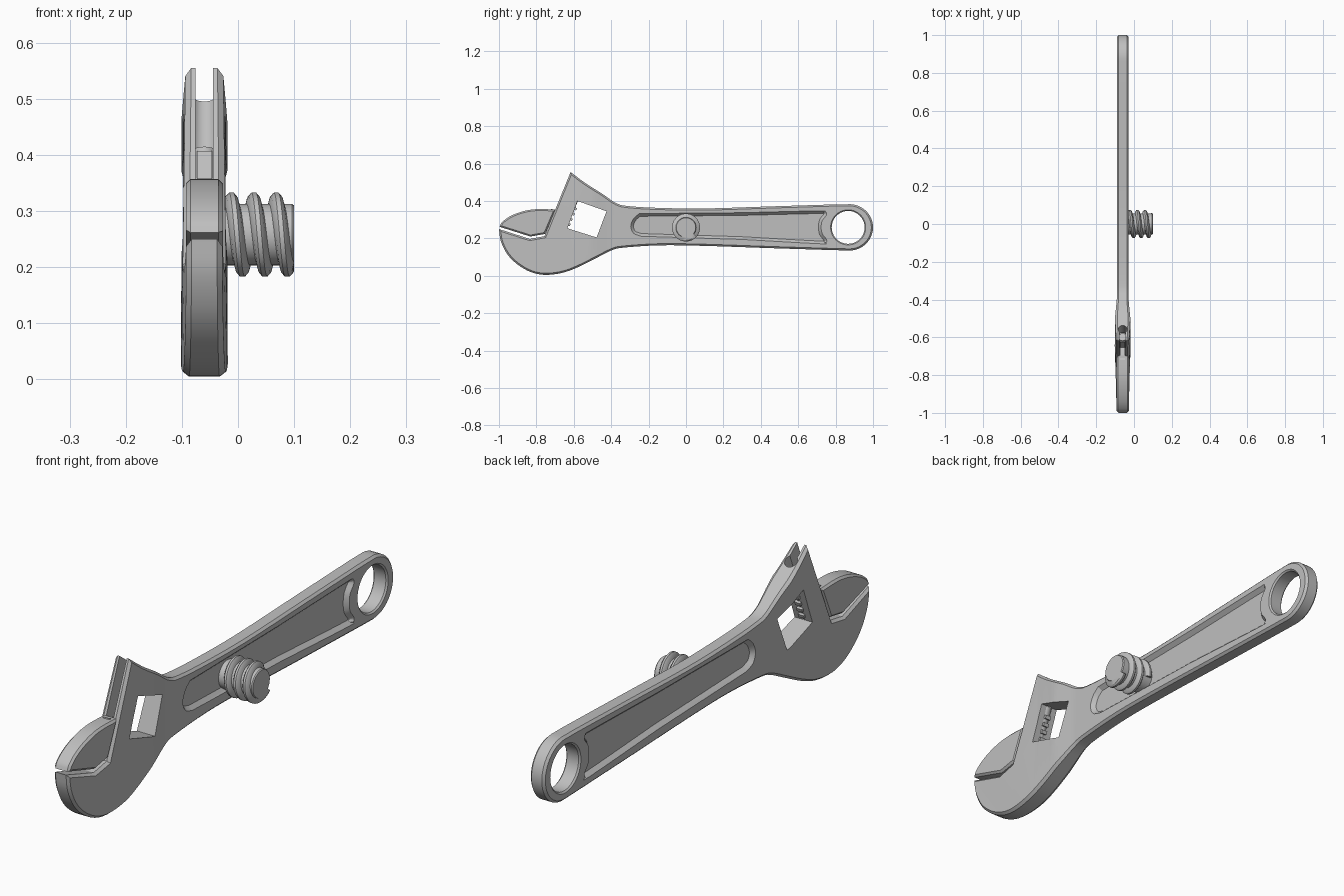
import bpy, bmesh, math
from mathutils import Vector

if "Cube" in bpy.data.objects:
    bpy.data.objects.remove(bpy.data.objects["Cube"])

CX = -0.06          # middle plane of the wrench
T = 0.031           # half thickness of the handle
steel = bpy.data.materials.new("steel_grey")
steel.diffuse_color = (0.52, 0.52, 0.52, 1)
steel.use_nodes = True
steel.node_tree.nodes["Principled BSDF"].inputs["Base Color"].default_value = steel.diffuse_color


def finish(name, bm):
    bmesh.ops.recalc_face_normals(bm, faces=bm.faces[:])
    if bm.calc_volume(signed=True) < 0:
        bmesh.ops.reverse_faces(bm, faces=bm.faces[:])
    me = bpy.data.meshes.new(name)
    bm.to_mesh(me)
    bm.free()
    ob = bpy.data.objects.new(name, me)
    bpy.context.collection.objects.link(ob)
    me.materials.append(steel)
    return ob


def smooth(ob, angle=28):
    bpy.ops.object.select_all(action='DESELECT')
    ob.select_set(True)
    bpy.context.view_layer.objects.active = ob
    bpy.ops.object.shade_smooth_by_angle(angle=math.radians(angle))


def spline(pts, n=4):
    """Smooth open curve through the points."""
    p = [Vector(q) for q in pts]
    p = [2 * p[0] - p[1]] + p + [2 * p[-1] - p[-2]]
    out = []
    for a, b, c, d in zip(p, p[1:], p[2:], p[3:]):
        for k in range(n):
            t = k / n
            out.append(0.5 * (2 * b + (c - a) * t + (2 * a - 5 * b + 4 * c - d) * t * t
                              + (3 * b - a - 3 * c + d) * t ** 3))
    return out + [p[-2]]


def loft(bm, loops):
    """Join (x, outline) loops into a capped solid."""
    rings = [[bm.verts.new((x, p[0], p[1])) for p in pts] for x, pts in loops]
    for r, s in zip(rings, rings[1:]):
        for i in range(len(r)):
            j = (i + 1) % len(r)
            bm.faces.new((r[i], r[j], s[j], s[i]))
    bm.faces.new(rings[0][::-1])
    bm.faces.new(rings[-1])


def offset(pts, d):
    """Shift a counter-clockwise outline inward by d, mitring the corners."""
    out = []
    for i, p in enumerate(pts):
        a = (p - pts[i - 1]).normalized()
        b = (pts[(i + 1) % len(pts)] - p).normalized()
        n = Vector((-a.y - b.y, a.x + b.x)).normalized()
        c = max(0.45, n.dot(Vector((-a.y, a.x))))
        out.append(p + n * d / c)
    return out


def plate(outline, half, bevel):
    """Flat plate with chamfered rims on both sides."""
    bm = bmesh.new()
    inner = offset(outline, bevel)
    loft(bm, [(CX - half, inner), (CX - half + bevel, outline), (CX + half - bevel, outline), (CX + half, inner)])
    bmesh.ops.triangulate(bm, faces=[f for f in bm.faces if len(f.verts) > 4])
    return bm


def circle(y, z, r, n):
    return [Vector((y + r * math.cos(2 * math.pi * k / n), z + r * math.sin(2 * math.pi * k / n))) for k in range(n)]


def volume(me):
    bm = bmesh.new()
    bm.from_mesh(me)
    v = bm.calc_volume(signed=True)
    bm.free()
    return v


def cut(ob, bm):
    """Subtract a cutter, taking the first solver that gives a sound result."""
    c = finish("cutter", bm)
    c.hide_render = True
    v0 = volume(ob.data)
    for solver in ('MANIFOLD', 'EXACT', 'FLOAT'):
        m = ob.modifiers.new("cut", 'BOOLEAN')
        m.operation, m.solver, m.object = 'DIFFERENCE', solver, c
        bpy.context.view_layer.update()
        me = bpy.data.meshes.new_from_object(ob.evaluated_get(bpy.context.evaluated_depsgraph_get()))
        ob.modifiers.clear()
        if 0.6 * v0 < volume(me) < 0.9999 * v0:
            ob.data = me
            break
    bpy.data.objects.remove(c)


# Frame of the sliding channel: s runs up along the head's front edge, d into the head
BASE, UP, IN = Vector((-0.757, 0.212)), Vector((0.371, 0.928)), Vector((0.928, -0.371))


def head(s, d):
    return BASE + UP * s + IN * d


def channel_box(bm, s0, s1, d0, d1, half):
    q = [head(s0, d0), head(s0, d1), head(s1, d1), head(s1, d0)]
    loft(bm, [(CX - half, q), (CX + half, q)])


def channel_rod(bm, s0, s1, d, r, n=16):
    rings = []
    for s in (s0, s1):
        ring = []
        for k in range(n):
            a = 2 * math.pi * k / n
            y, z = head(s, d + r * math.cos(a))
            ring.append(bm.verts.new((CX + r * math.sin(a), y, z)))
        rings.append(ring)
    for k in range(n):
        j = (k + 1) % n
        bm.faces.new((rings[0][k], rings[0][j], rings[1][j], rings[1][k]))
    bm.faces.new(rings[0][::-1])
    bm.faces.new(rings[1])


# Body: fixed jaw, head and handle in one outline
RY, RZ = 0.873, 0.259
under = spline([(-1, .25), (-.99, .185), (-.955, .115), (-.9, .06), (-.83, .02), (-.755, .005), (-.665, .015),
                (-.58, .045), (-.47, .1), (-.4, .135), (-.34, .15), (-.14, .163), (.1, .16), (.45, .148), (.8, .137)])
end = [Vector((RY + .127 * math.cos(a), RZ + .124 * math.sin(a)))
       for a in (math.radians(-95 + 190 * k / 24) for k in range(25))]
over = spline([(.8, .382), (.45, .371), (.1, .36), (-.14, .363), (-.3, .372), (-.37, .387), (-.45, .44),
               (-.54, .497), (-.617, .555)])
bm = plate(under + end + over + [Vector((-.757, .212)), Vector((-.835, .197))], T, 0.009)


def thickness(y, z):
    """Half thickness: the head swells, then thins to the jaw tip and the horn."""
    keys = [(-1, .032), (-.8, .037), (-.65, .042), (-.5, .041), (-.4, T), (2, T)]
    t = T
    for (a, ta), (b, tb) in zip(keys, keys[1:]):
        if y <= b:
            t = ta + (tb - ta) * max(0, y - a) / (b - a)
            break
    return t + (min(t, .033) - t) * min(1, max(0, (z - .46) / .09))


for v in bm.verts:
    v.co.x = CX + (v.co.x - CX) * thickness(v.co.y, v.co.z) / T
body = finish("wrench_body", bm)

# Hanging hole with chamfered rims
bm = bmesh.new()
R = .088
loft(bm, [(CX + x, circle(RY - .006, RZ, r, 40)) for x, r in
          ((-.05, R + .025), (-T + .006, R), (T - .006, R), (.05, R + .025))])
cut(body, bm)

# Sunken panel on each side of the handle
panel = spline([(-.25, .332), (-.28, .305), (-.295, .265), (-.28, .228), (-.24, .212)])
panel += spline([(.3, .195), (.715, .172), (.748, .178), (.75, .195), (.728, .225), (.722, .26),
                 (.728, .295), (.75, .325), (.745, .343), (.715, .347), (.3, .337)])
for side in (-1, 1):
    bm = bmesh.new()
    loft(bm, [(CX + side * (T + .006), offset(panel, -.006)), (CX + side * (T - .016), offset(panel, .014))])
    cut(body, bm)

# Window for the adjusting screw
bm = bmesh.new()
win = [Vector(p) for p in ((-.58, .4), (-.634, .254), (-.478, .205), (-.425, .345))]
loft(bm, [(CX - .1, win), (CX + .1, win)])
cut(body, bm)

# Slit and round channel for the sliding jaw
bm = bmesh.new()
channel_box(bm, .02, .6, -.1, .075, .0155)
cut(body, bm)
bm = bmesh.new()
channel_rod(bm, .021, .61, .075, .024)
cut(body, bm)
smooth(body)

# Sliding jaw
crown = spline([(-.697, .354), (-.78, .357), (-.84, .352), (-.9, .336), (-.95, .313), (-.985, .285), (-.997, .262)])
jaw = finish("sliding_jaw", plate(crown + [Vector((-.832, .21)), Vector((-.753, .224))], .033, .008))
smooth(jaw)

# Stem and toothed rack that run in the channel
bm = bmesh.new()
channel_box(bm, .025, .15, -.02, .075, .0135)
channel_box(bm, .025, .23, .05, .075, .0135)
channel_rod(bm, .025, .24, .075, .0215)
for k in range(5):
    channel_box(bm, .07 + .03 * k, .084 + .03 * k, .08, .106, .012)
smooth(finish("jaw_rack", bm))

# Adjusting screw: core and helical thread
SZ = .258
bm = bmesh.new()
loft(bm, [(x, circle(0, SZ, r, 32)) for x, r in ((-.046, .055), (.096, .055), (.1, .052))])
smooth(finish("screw_core", bm))

bm = bmesh.new()
rings = []
N, START, TURNS = 32, -.3, 2.95
for i in range(int(N * TURNS) + 1):
    turn = START + i / N
    a = 2 * math.pi * turn
    x0 = -.012 + .04 * turn
    ring = []
    for dx, r in ((-.014, .051), (-.01, .068), (-.004, .075), (.004, .075), (.01, .068), (.014, .051)):
        ring.append(bm.verts.new((min(x0 + dx, .1), -r * math.sin(a), SZ + r * math.cos(a))))
    rings.append(ring)
for r, s in zip(rings, rings[1:]):
    for k in range(6):
        j = (k + 1) % 6
        bm.faces.new((r[k], r[j], s[j], s[k]))
bm.faces.new(rings[0][::-1])
bm.faces.new(rings[-1])
smooth(finish("screw_thread", bm))
